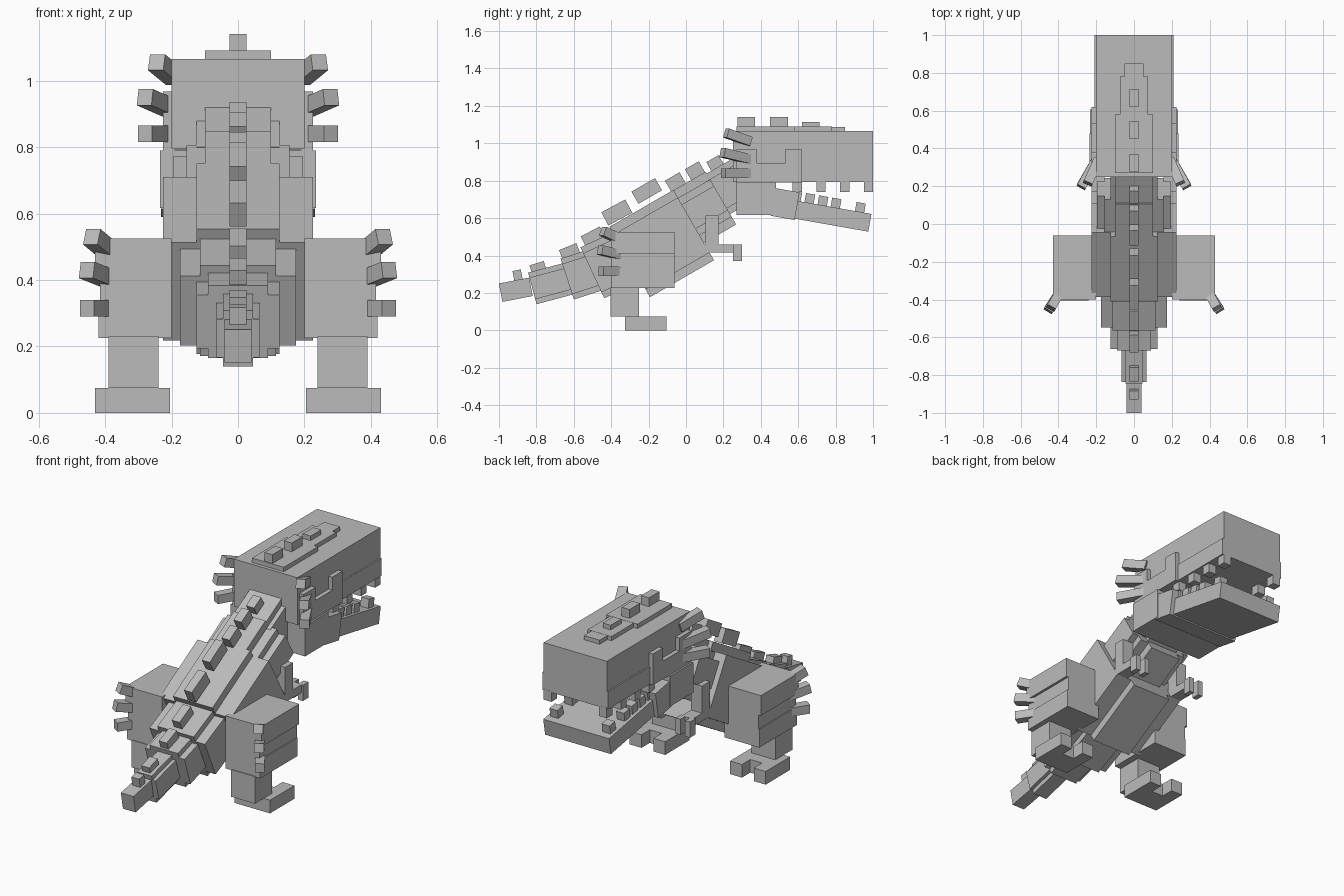
import bpy
from math import radians
from mathutils import Matrix, Vector

old = bpy.data.objects.get("Cube")
if old:
    bpy.data.objects.remove(old, do_unlink=True)

grey = bpy.data.materials.new("stone_grey")
grey.use_nodes = True
COLOUR = (0.5, 0.5, 0.5, 1)
grey.diffuse_color = COLOUR
grey.node_tree.nodes["Principled BSDF"].inputs["Base Color"].default_value = COLOUR


def block(name, centre, size, rotation=Matrix.Identity(4)):
    """Box of a given size, turned and placed."""
    bpy.ops.mesh.primitive_cube_add(size=1)
    ob = bpy.context.object
    ob.name = name
    ob.data.transform(Matrix.Translation(centre) @ rotation @ Matrix.Diagonal((*size, 1)))
    ob.data.materials.append(grey)
    return ob


def span(name, x, y, z):
    """Upright box from its (low, high) range on each axis."""
    pairs = (x, y, z)
    return block(name, Vector([(a + b) / 2 for a, b in pairs]), [b - a for a, b in pairs])


def tilted(name, y, z, half_width, length, thick, pitch, x=0):
    """Box pitched about the side axis."""
    return block(name, Vector((x, y, z)), (half_width * 2, length, thick),
                 Matrix.Rotation(radians(pitch), 4, "X"))


def pair(name, x, y, z):
    span("left_" + name, x, y, z)
    span("right_" + name, (-x[1], -x[0]), y, z)


def spine_pair(name, root, tip):
    """Square spike on both sides, pointing from root to tip."""
    for side, s in (("left_", 1), ("right_", -1)):
        a, b = (Vector((p[0] * s, p[1], p[2])) for p in (root, tip))
        block(side + name, (a + b) / 2, (0.05, (b - a).length, 0.05),
              (b - a).to_track_quat("Y", "Z").to_matrix().to_4x4())


# Body and tail: each segment is a stack of crossed boxes (half width, thickness)
segments = [
    ("torso", -0.13, 0.464, 0.395, 30, [(0.225, 0.34), (0.125, 0.434)]),
    ("chest", 0.10, 0.657, 0.20, 30, [(0.195, 0.15), (0.155, 0.23), (0.1, 0.326)]),
    ("neck", 0.246, 0.772, 0.20, 30, [(0.125, 0.18), (0.1, 0.25)]),
    ("tail_base", -0.41, 0.35, 0.20, 25, [(0.175, 0.23), (0.115, 0.30)]),
    ("tail_middle", -0.54, 0.305, 0.20, 18, [(0.125, 0.17), (0.09, 0.23)]),
    ("tail_rear", -0.725, 0.25, 0.20, 15, [(0.065, 0.12), (0.045, 0.175)]),
    ("tail_tip", -0.91, 0.217, 0.165, 11, [(0.04, 0.1)]),
]
for name, y, z, length, pitch, layers in segments:
    for i, (half, thick) in enumerate(layers):
        tilted(f"{name}_layer_{i + 1}", y, z, half, length, thick, pitch)

# Row of plates along the back
plates = [
    (0.16, 0.885, 0.075, 0.075, 30), (0.05, 0.85, 0.085, 0.075, 30),
    (-0.055, 0.79, 0.09, 0.075, 30), (-0.21, 0.745, 0.145, 0.075, 30),
    (-0.37, 0.63, 0.145, 0.08, 28), (-0.495, 0.495, 0.115, 0.075, 27),
    (-0.62, 0.415, 0.10, 0.07, 22), (-0.79, 0.33, 0.08, 0.06, 17),
    (-0.90, 0.292, 0.045, 0.06, 11),
]
for i, (y, z, length, height, pitch) in enumerate(plates):
    tilted(f"back_plate_{i + 1}", y, z, 0.025, length, height, pitch)

# Head: skull, lip, cheeks with a recessed eye slit
span("skull", (-0.2, 0.2), (0.25, 1.0), (0.795, 1.065))
span("upper_lip", (-0.208, 0.208), (0.27, 1.0), (0.793, 0.893))
pair("cheek", (0.19, 0.225), (0.27, 0.62), (0.79, 0.893))
pair("cheek_rear", (0.19, 0.225), (0.27, 0.38), (0.893, 0.968))
pair("cheek_front", (0.19, 0.225), (0.53, 0.62), (0.893, 0.968))

# Stepped crest and studs on the head
for i, (half, end) in enumerate([(0.1, 0.58), (0.075, 0.78), (0.05, 0.85)]):
    span(f"crest_step_{i + 1}", (-half, half), (0.27, end), (1.06, 1.09 - i * 0.001))
for i, (start, top) in enumerate([(0.275, 1.14), (0.45, 1.14), (0.62, 1.115)]):
    span(f"head_stud_{i + 1}", (-0.025, 0.025), (start, start + 0.095), (1.08, top))

# Jaw
span("jaw_hinge", (-0.235, 0.235), (0.27, 0.48), (0.617, 0.79))
tilted("jaw_corner", 0.53, 0.675, 0.232, 0.13, 0.15, -10)
tilted("jaw", 0.727, 0.62, 0.208, 0.52, 0.096, -10)

# Teeth
for i in range(4):
    y = 0.57 + i * 0.127
    pair(f"upper_tooth_{i + 1}", (0.15, 0.2), (y, y + 0.05), (0.74, 0.80))
for i, y in enumerate([0.59, 0.66, 0.73, 0.80, 0.93]):
    for side, s in (("left", 1), ("right", -1)):
        tilted(f"{side}_lower_tooth_{i + 1}", y, 0.705 - (y - 0.59) * 0.176, 0.025,
               0.05, 0.075, -10, s * 0.165)

# Frill spikes behind the head
spine_pair("frill_top", (0.19, 0.34, 1.01), (0.245, 0.215, 1.055))
spine_pair("frill_middle", (0.2, 0.34, 0.915), (0.28, 0.195, 0.95))
spine_pair("frill_bottom", (0.2, 0.34, 0.84), (0.28, 0.2, 0.84))

# Arms with two fingers
pair("upper_arm", (0.155, 0.225), (0.105, 0.175), (0.415, 0.615))
pair("forearm", (0.155, 0.225), (0.105, 0.26), (0.415, 0.46))
for name, x in (("inner", 0.145), ("outer", 0.205)):
    pair(name + "_finger", (x, x + 0.03), (0.25, 0.30), (0.37, 0.46))

# Legs: layered thigh, shin, foot with two toes
for name, x, z in (("top", 0.43, (0.41, 0.525)), ("middle", 0.415, (0.33, 0.41)),
                   ("bottom", 0.42, (0.225, 0.33))):
    pair("thigh_" + name, (0.2, x), (-0.4, -0.062), z)
pair("shin", (0.24, 0.39), (-0.405, -0.25), (0.075, 0.23))
pair("foot", (0.205, 0.43), (-0.325, -0.18), (0, 0.075))
for name, x in (("inner", 0.205), ("outer", 0.355)):
    pair(name + "_toe", (x, x + 0.075), (-0.19, -0.105), (0, 0.075))

# Spikes behind the thighs
spine_pair("thigh_spike_top", (0.38, -0.34, 0.48), (0.44, -0.445, 0.53))
spine_pair("thigh_spike_middle", (0.38, -0.34, 0.40), (0.455, -0.46, 0.43))
spine_pair("thigh_spike_bottom", (0.38, -0.34, 0.315), (0.455, -0.455, 0.315))
